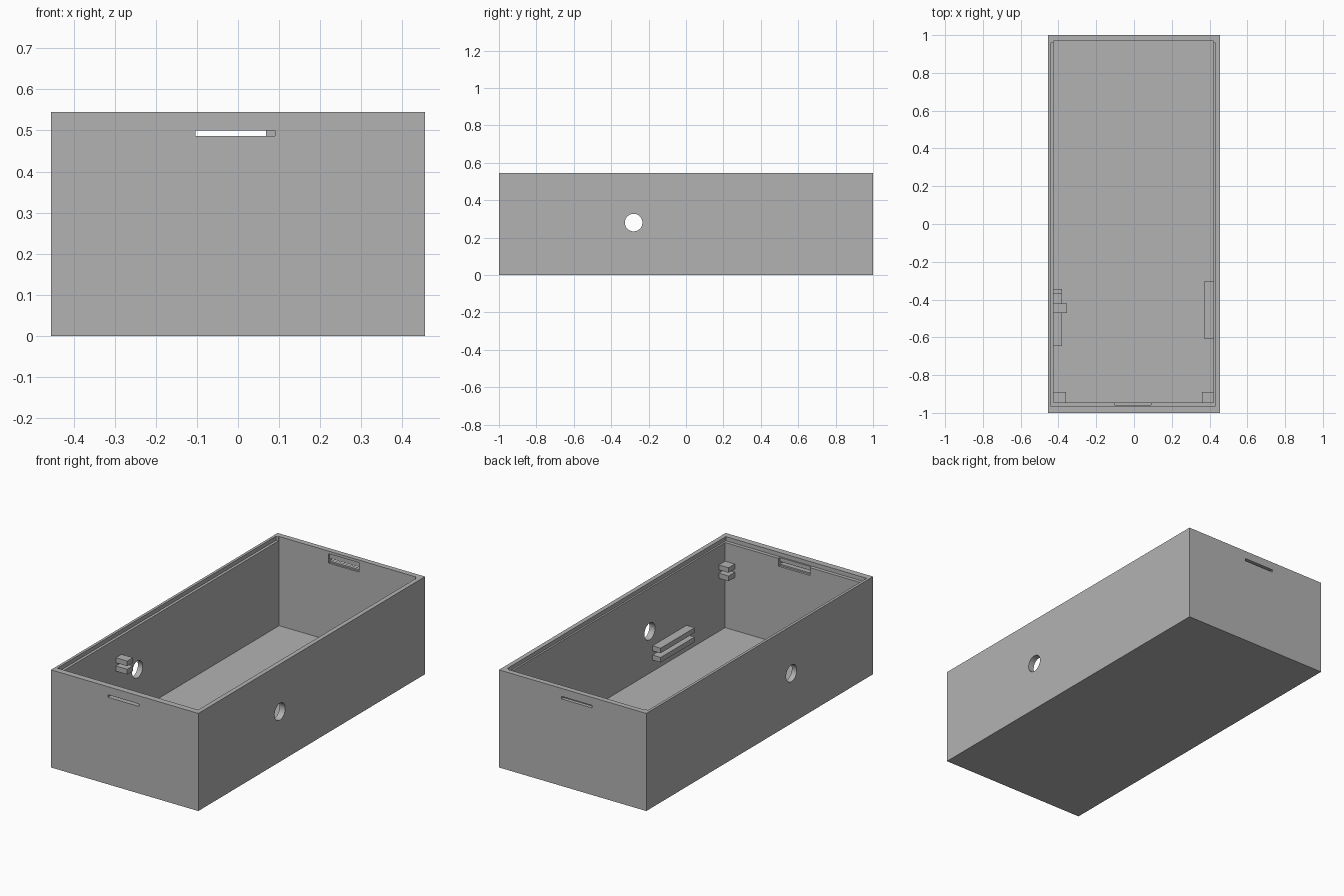
import bpy
import math

old = bpy.data.objects.get("Cube")
if old:
    bpy.data.objects.remove(old, do_unlink=True)

GREY = (0.45, 0.45, 0.45, 1)
mat = bpy.data.materials.new("plain grey")
mat.use_nodes = True
mat.diffuse_color = GREY
mat.node_tree.nodes["Principled BSDF"].inputs["Base Color"].default_value = GREY


def box(name, xs, ys, zs):
    """Axis-aligned box from its three ranges."""
    spans = (xs, ys, zs)
    bpy.ops.mesh.primitive_cube_add(size=1, location=[sum(s) / 2 for s in spans])
    ob = bpy.context.object
    ob.name = name
    ob.scale = [s[1] - s[0] for s in spans]
    bpy.ops.object.transform_apply(location=False, rotation=False, scale=True)
    ob.data.materials.append(mat)
    return ob


def cut(target, cutter):
    """Subtract a cutter from the target and remove the cutter."""
    mod = target.modifiers.new("cut", 'BOOLEAN')
    mod.operation = 'DIFFERENCE'
    mod.solver = 'EXACT'
    mod.object = cutter
    cutter.hide_render = True
    bpy.context.view_layer.objects.active = target
    bpy.ops.object.modifier_apply(modifier=mod.name)
    bpy.data.objects.remove(cutter, do_unlink=True)


# Open case: floor and four walls, with a shallow step inside the rim
case = box("case", (-0.455, 0.455), (-1, 1), (0, 0.545))
cut(case, box("cavity", (-0.425, 0.42), (-0.945, 0.97), (0.047, 0.7)))
cut(case, box("rim_step", (-0.44, 0.43), (-0.965, 0.962), (0.522, 0.7)))

# Round hole through both long walls
bpy.ops.mesh.primitive_cylinder_add(vertices=40, radius=0.047, depth=2,
                                    location=(0, -0.28, 0.28),
                                    rotation=(0, math.pi / 2, 0))
drill = bpy.context.object
drill.data.materials.append(mat)
cut(case, drill)

# Latch slots through both end walls, each with a taller recess inside
cut(case, box("front_slot", (-0.103, 0.09), (-1.1, -0.9), (0.486, 0.5)))
cut(case, box("front_recess", (-0.103, 0.09), (-0.957, -0.9), (0.478, 0.53)))
cut(case, box("back_slot", (-0.12, 0.068), (0.9, 1.1), (0.486, 0.5)))
cut(case, box("back_recess", (-0.12, 0.068), (0.9, 0.98), (0.478, 0.53)))

bpy.context.view_layer.objects.active = case
case.select_set(True)
bpy.ops.object.shade_smooth_by_angle(angle=math.radians(30))

# Pairs of long rails low on each long wall
LOW, HIGH = (0.11, 0.138), (0.162, 0.19)
box("left_rail_lower", (0.37, 0.43), (-0.605, -0.305), LOW)
box("left_rail_upper", (0.37, 0.43), (-0.605, -0.305), HIGH)
box("right_rail_lower", (-0.435, -0.38), (-0.645, -0.345), LOW)
box("right_rail_upper", (-0.435, -0.38), (-0.645, -0.365), HIGH)

# Pairs of small lugs in the front corners and on the right wall
for level, zs in (("lower", (0.343, 0.372)), ("upper", (0.39, 0.418))):
    box("left_corner_lug_" + level, (0.36, 0.43), (-0.955, -0.89), zs)
    box("right_corner_lug_" + level, (-0.435, -0.36), (-0.955, -0.89), zs)
    box("right_wall_lug_" + level, (-0.435, -0.355), (-0.47, -0.42), zs)
